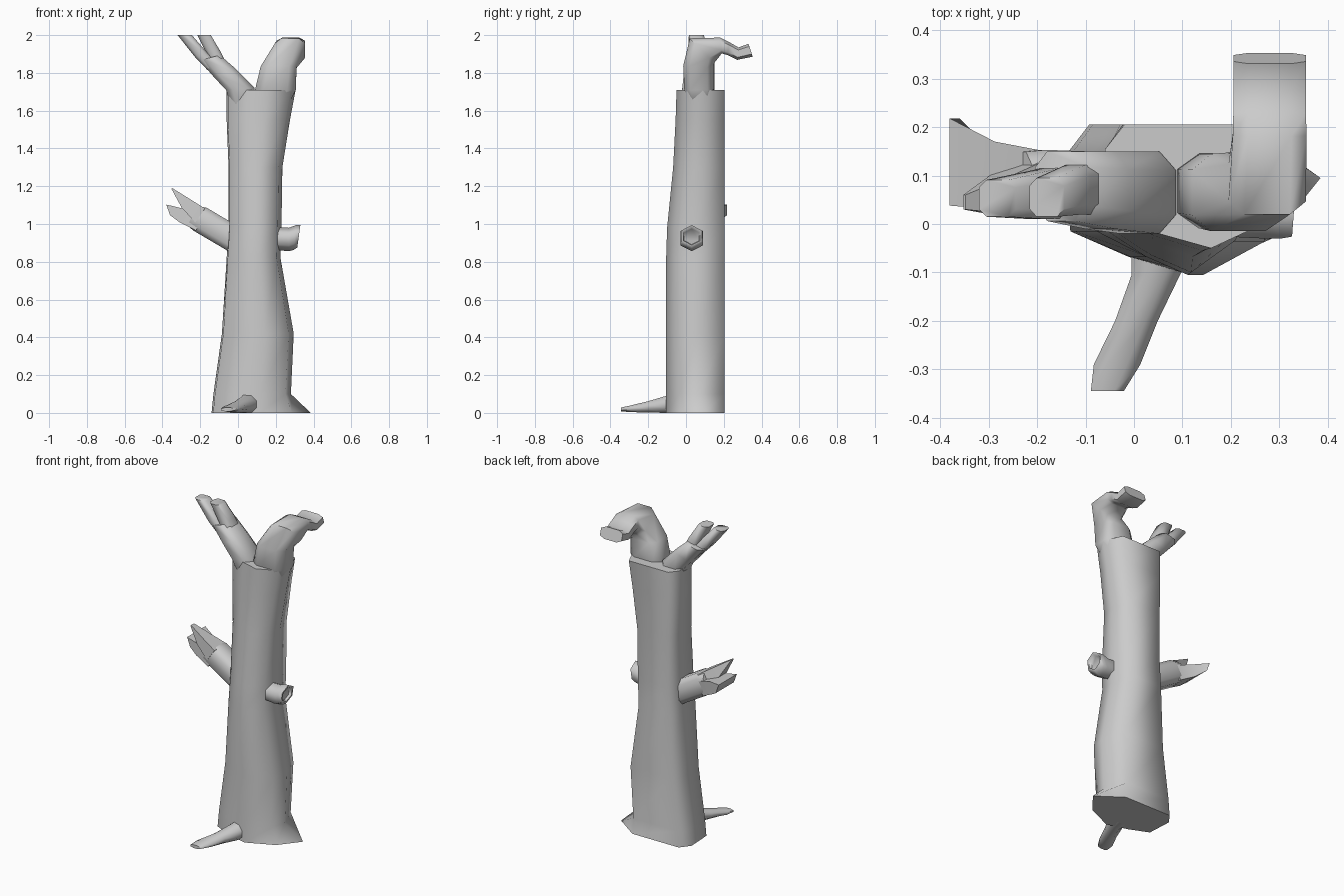
import bpy, bmesh
from math import sin, cos, pi, radians, copysign
from mathutils import Vector


def loft(name, rings, angle=40):
    """Skin a list of equal-length rings and cap both ends."""
    bm = bmesh.new()
    vr = [[bm.verts.new(p) for p in r] for r in rings]
    n = len(vr[0])
    for a, b in zip(vr, vr[1:]):
        for i in range(n):
            j = (i + 1) % n
            bm.faces.new((a[i], a[j], b[j], b[i]))
    bm.faces.new(vr[0][::-1])
    bm.faces.new(vr[-1])
    bmesh.ops.recalc_face_normals(bm, faces=bm.faces)
    me = bpy.data.meshes.new(name)
    bm.to_mesh(me)
    bm.free()
    ob = bpy.data.objects.new(name, me)
    bpy.context.collection.objects.link(ob)
    bpy.ops.object.select_all(action='DESELECT')
    ob.select_set(True)
    bpy.context.view_layer.objects.active = ob
    bpy.ops.object.shade_smooth_by_angle(angle=radians(angle))
    return ob


def section_points(n, power):
    """Rounded n-gon stretched to the unit square; a low power makes it boxier."""
    angles = [2 * pi * (i + .5) / n for i in range(n)]
    p = [(copysign(abs(cos(a)) ** power, cos(a)) if abs(cos(a)) > 1e-6 else 0,
          copysign(abs(sin(a)) ** power, sin(a)) if abs(sin(a)) > 1e-6 else 0) for a in angles]
    mx, my = max(q[0] for q in p), max(q[1] for q in p)
    return [(x / mx, y / my) for x, y in p]


def limb(name, axis, rows, n=8, angle=65, power=1):
    """Rows: centre x, y, z, half width along axis, half thickness, tilt in degrees."""
    rings = []
    for x, y, z, hw, hh, tilt in rows:
        t = radians(tilt)
        if axis == 'X':
            u, v = Vector((hw, 0, 0)), Vector((0, cos(t), -sin(t))) * hh
        else:
            u, v = Vector((0, hw, 0)), Vector((cos(t), 0, sin(t))) * hh
        rings.append([Vector((x, y, z)) + u * a + v * b for a, b in section_points(n, power)])
    return loft(name, rings, angle)


# Trunk: flat back, faceted front, one section scaled per level
section = [(.86, 1), (.11, 1), (0, .8), (.02, .29), (.3, .12), (.6, 0), (.93, .22), (1, .55)]
levels = [(0, -.14, .29, -.105), (.1, -.13, .28, -.105), (.42, -.085, .295, -.105),
          (.82, -.06, .225, -.105), (.98, -.05, .23, -.1), (1.3, -.05, .235, -.068),
          (1.55, -.06, .275, -.055), (1.71, -.06, .305, -.05)]
trunk = [[(l + u * (r - l), f + v * (.205 - f), z) for u, v in section] for z, l, r, f in levels]
# Right root: the foot of the trunk flares out to a point
trunk[0][6], trunk[0][7] = (.285, -.03, 0), (.385, .095, 0)
loft("trunk", trunk, 75)

# Right bough curling over towards the back
limb("curled_bough", 'X', [
    (.19, .08, 1.6, .06, .05, 0), (.198, .068, 1.71, .108, .077, 0),
    (.215, .065, 1.83, .095, .08, 5), (.275, .085, 1.918, .08, .092, 45),
    (.28, .185, 1.945, .076, .042, 84), (.28, .225, 1.928, .075, .034, 100),
    (.28, .275, 1.902, .075, .033, 95), (.28, .342, 1.92, .075, .036, 72)], power=.6)

# Upper left bough splitting in two
limb("upper_left_bough", 'Y', [
    (.03, .075, 1.6, .06, .06, 0), (.012, .065, 1.715, .085, .075, 5),
    (-.07, .07, 1.80, .08, .062, 20), (-.15, .078, 1.88, .072, .056, 15)], power=.7)
limb("upper_left_prong", 'Y', [
    (-.13, .07, 1.83, .055, .035, 25), (-.195, .06, 1.895, .05, .034, 20),
    (-.282, .053, 2.0, .038, .038, 0)], power=.6)
limb("upper_inner_prong", 'Y', [
    (-.09, .075, 1.83, .055, .035, 20), (-.125, .07, 1.9, .05, .036, 15),
    (-.18, .055, 2.0, .04, .036, 0)], power=.6)

# Broken lower left branch with jagged tips
limb("broken_branch", 'Y', [
    (.02, .075, .895, .07, .07, 65), (-.2, .085, 1.025, .068, .07, 60),
    (-.24, .085, 1.043, .064, .058, 60)], power=.6)
limb("broken_lower_tip", 'Y', [
    (-.2, .085, 1.005, .064, .046, 60), (-.3, .1, 1.046, .07, .037, 70),
    (-.37, .128, 1.075, .09, .03, 110)], n=4)
limb("broken_upper_tip", 'Y', [
    (-.2, .075, 1.045, .06, .045, 55), (-.275, .06, 1.108, .04, .032, 45),
    (-.35, .045, 1.188, .015, .003, 40)], n=4)

# Sawn knob on the right side with a hollow end
limb("knob", 'Y', [
    (.17, .03, .925, .055, .06, 90), (.27, .03, .918, .06, .062, 90),
    (.3, .03, .928, .06, .066, 85), (.322, .03, .935, .056, .06, 82),
    (.322, .03, .935, .044, .047, 82), (.305, .03, .933, .04, .042, 82)], n=6)

# Front root
limb("front_root", 'X', [
    (.06, -.04, .05, .065, .05, -90), (.045, -.105, .045, .05, .045, -90),
    (.005, -.2, .032, .044, .03, -90), (-.035, -.29, .022, .048, .018, -90),
    (-.055, -.345, .018, .034, .01, -90)])
